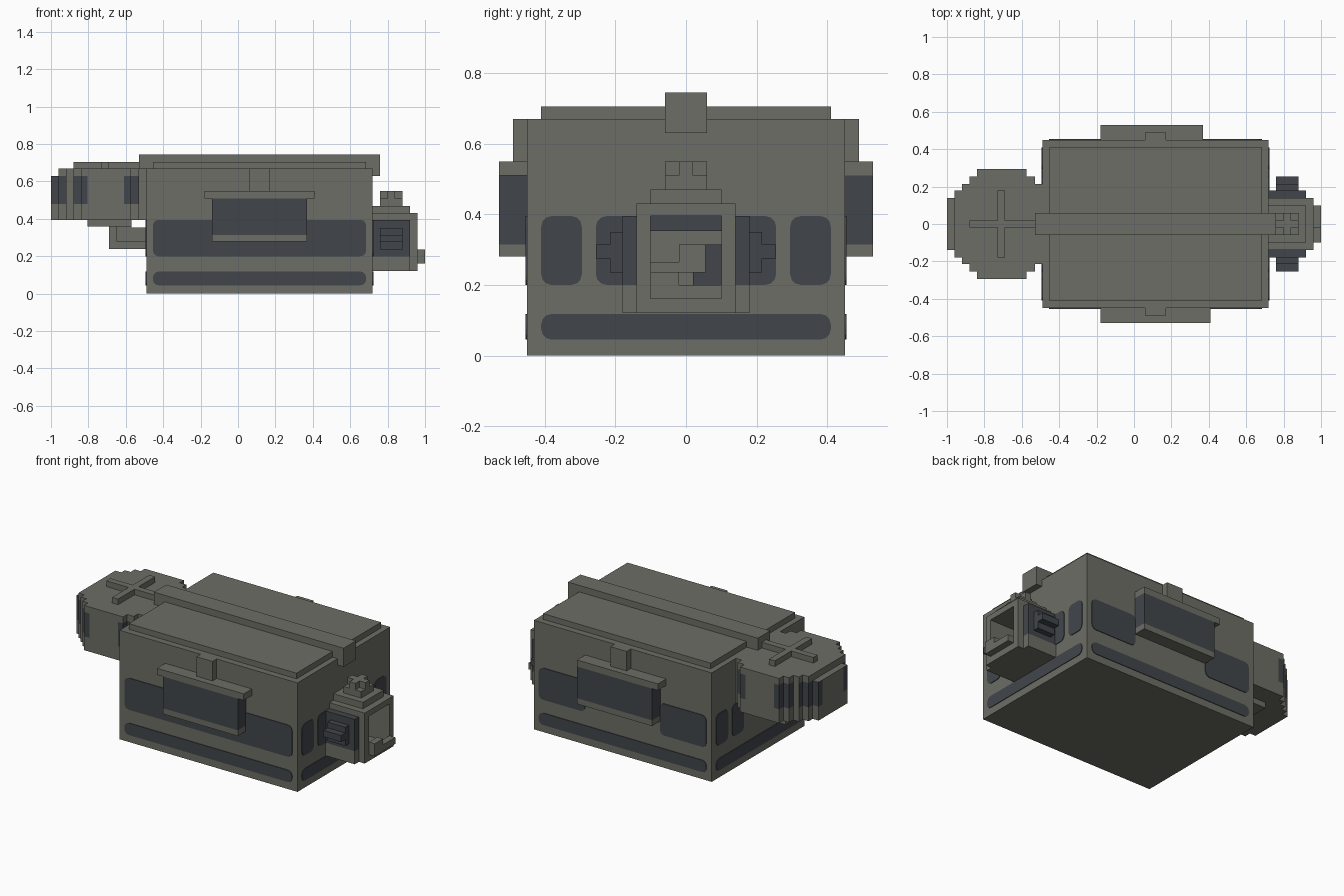
import bpy, bmesh
from math import cos, sin, pi

if "Cube" in bpy.data.objects:
    bpy.data.objects.remove(bpy.data.objects["Cube"])


def material(name, rgb):
    m = bpy.data.materials.new(name)
    m.use_nodes = True
    m.diffuse_color = (*rgb, 1)
    m.node_tree.nodes["Principled BSDF"].inputs["Base Color"].default_value = (*rgb, 1)
    return m


GREY = material("stone grey", (0.155, 0.155, 0.135))
DARK = material("dark slate", (0.053, 0.061, 0.07))


def finish(name, bm, mats):
    bmesh.ops.recalc_face_normals(bm, faces=bm.faces)
    me = bpy.data.meshes.new(name)
    bm.to_mesh(me)
    bm.free()
    for m in mats:
        me.materials.append(m)
    ob = bpy.data.objects.new(name, me)
    bpy.context.collection.objects.link(ob)
    return ob


def box(name, x, y, z, mat=GREY):
    bm = bmesh.new()
    bmesh.ops.create_cube(bm, size=1)
    for v in bm.verts:
        v.co = [r[0] + (c + 0.5) * (r[1] - r[0]) for r, c in zip((x, y, z), v.co)]
    return finish(name, bm, [mat])


def prism(name, rings, mats, rule=None):
    """Loft between matching rings, with optional dark side faces."""
    bm = bmesh.new()
    loops = [[bm.verts.new(p) for p in ring] for ring in rings]
    bm.faces.new(loops[0])
    bm.faces.new(loops[1])
    n = len(loops[0])
    for i in range(n):
        j = (i + 1) % n
        f = bm.faces.new((loops[0][i], loops[0][j], loops[1][j], loops[1][i]))
        if rule and rule(f.calc_center_median()):
            f.material_index = 1
    return finish(name, bm, mats)


def window(name, axis, at, side, u, z, r=0.03):
    """Thin dark plate with rounded corners on a wall facing x or y."""
    pts = []
    corners = ((u[1] - r, z[1] - r), (u[0] + r, z[1] - r),
               (u[0] + r, z[0] + r), (u[1] - r, z[0] + r))
    for k, (cu, cz) in enumerate(corners):
        for s in range(4):
            a = (k + s / 3) * pi / 2
            pts.append((cu + r * cos(a), cz + r * sin(a)))
    rings = []
    for d in (at - side * 0.002, at + side * 0.004):
        rings.append([(d, a, b) if axis == "x" else (a, d, b) for a, b in pts])
    prism(name, rings, [DARK])


# Main hull, roof plate and ridge beam
X0, X1, W = -0.49, 0.72, 0.45
box("hull", (X0, X1), (-W, W), (0, 0.67))
box("roof_plate", (-0.455, 0.685), (-0.41, 0.41), (0.67, 0.705))
box("ridge_beam", (-0.53, 0.76), (-0.06, 0.06), (0.63, 0.745))

# Long side windows
FULL = (-0.455, 0.685)
window("front_window", "y", -W, -1, FULL, (0.2, 0.395))
for u in ((-0.455, -0.14), (0.37, 0.685)):
    window("back_window", "y", W, 1, u, (0.2, 0.395))
for s in (-1, 1):
    window("side_stripe", "y", s * W, s, FULL, (0.045, 0.118))

# End windows
for at, s in ((X0, -1), (X1, 1)):
    window("end_stripe", "x", at, s, (-0.41, 0.41), (0.045, 0.118))
    for m in (-1, 1):
        for a, b in ((0.295, 0.41), (0.14, 0.255)):
            window("end_window", "x", at, s, sorted((m * a, m * b)), (0.2, 0.395))

# Hanging bays on both long sides
for s, end in ((-1, 0.41), (1, 0.37)):
    y = sorted((s * W, s * 0.53))
    box("bay_lip", (-0.18, end), y, (0.51, 0.55))
    box("bay_glass", (-0.14, 0.37), y, (0.315, 0.51), DARK)
    box("bay_sill", (-0.14, 0.37), y, (0.28, 0.315))
    box("bay_bracket", (0.06, 0.17), sorted((s * W, s * 0.49)), (0.55, 0.67))

# Stepped tower on the -x end
half = [(-0.49, 0.215), (-0.53, 0.215), (-0.53, 0.255), (-0.575, 0.255),
        (-0.575, 0.295), (-0.61, 0.295), (-0.805, 0.295), (-0.84, 0.295),
        (-0.84, 0.255), (-0.88, 0.255), (-0.88, 0.215), (-0.92, 0.215),
        (-0.92, 0.18), (-0.96, 0.18), (-0.96, 0.14)]
tip = [(-1, 0.14), (-1, 0.1)]


def mirrored(pts):
    return pts + [(x, -y) for x, y in reversed(pts)]


def dark_column(c):
    return (-0.885 < c.x < -0.81 or -0.61 < c.x < -0.525
            or (c.x < -0.915 and abs(c.y) > 0.09))


def layer(name, pts, z, rule=None):
    prism(name, [[(x, y, h) for x, y in mirrored(pts)] for h in z],
          [GREY, DARK], rule)


layer("tower_base", half + tip, (0.395, 0.48))
layer("tower_window_band", half + tip, (0.48, 0.63), dark_column)
layer("tower_cap", half, (0.63, 0.67))
box("tower_cross_long", (-0.88, -0.53), (-0.02, 0.02), (0.67, 0.705))
box("tower_cross_arm", (-0.73, -0.69), (-0.18, 0.18), (0.67, 0.705))
box("tower_underside", (-0.805, -0.57), (-0.18, 0.18), (0.36, 0.395))

# Angled bracket beneath the tower
for w, x, z in ((0.02, -0.69, 0.24), (0.06, -0.65, 0.28)):
    box("bracket_foot", (x, X0), (-w, w), (z, z + 0.075))
    box("bracket_post", (x, -0.57), (-w, w), (z, 0.36))

# Hollow cabin on the +x end
CX = (X1, 0.96)
box("cabin_floor", CX, (-0.14, 0.14), (0.12, 0.16))
box("cabin_ceiling", CX, (-0.14, 0.14), (0.395, 0.43))
box("cabin_roof", (X1, 0.92), (-0.1, 0.1), (0.43, 0.47))
box("finial_base", (0.76, 0.88), (-0.06, 0.06), (0.47, 0.51))
box("finial_cross_x", (0.76, 0.88), (-0.02, 0.02), (0.51, 0.55))
box("finial_cross_y", (0.80, 0.84), (-0.06, 0.06), (0.51, 0.55))
for s in (-1, 1):
    box("cabin_wall", CX, sorted((s * 0.1, s * 0.14)), (0.16, 0.395))
    y = sorted((s * 0.14, s * 0.18))
    box("side_panel_foot", (X1, 0.92), y, (0.12, 0.2))
    box("side_panel", (X1, 0.92), y, (0.2, 0.395), DARK)
    box("side_vent_inner", (0.76, 0.88), sorted((s * 0.18, s * 0.215)), (0.235, 0.35), DARK)
    box("side_vent_outer", (0.76, 0.88), sorted((s * 0.215, s * 0.255)), (0.275, 0.315), DARK)

# Cabin interior and front ledge
box("inner_window_top", (X1, 0.726), (-0.1, 0.1), (0.352, 0.395), DARK)
box("inner_window_low", (X1, 0.726), (0.02, 0.1), (0.2, 0.315), DARK)
box("cabin_counter", (X1, 0.8), (-0.1, -0.02), (0.16, 0.265))
box("cabin_lever", (X1, 0.8), (-0.02, 0.055), (0.235, 0.315))
box("front_ledge", (0.96, 1.0), (-0.1, 0.1), (0.16, 0.2))
box("front_ledge_step", (0.96, 1.0), (-0.1, -0.02), (0.2, 0.237))
